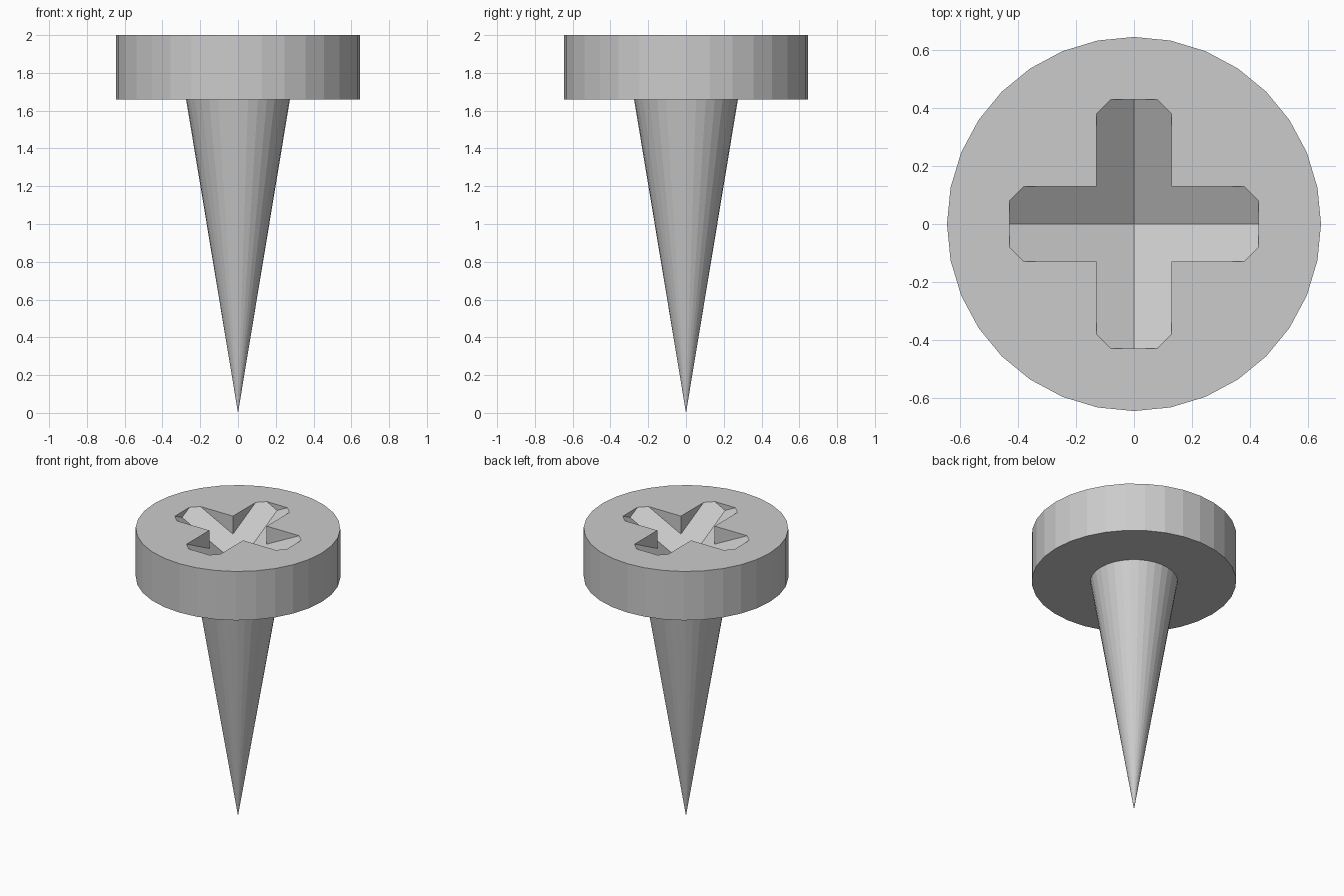
import bpy, bmesh
from mathutils import Matrix
from math import radians

if "Cube" in bpy.data.objects:
    bpy.data.objects.remove(bpy.data.objects["Cube"])

SIDES = 32
TOP, HEAD_Z, HEAD_R = 2.0, 1.66, 0.645
SHANK_R = 0.275                       # shank radius under the head
ARM, HALF = 0.43, 0.13                # cross recess length and half width
PIT_R, PIT_D, OVER = 0.51, 0.256, 0.1  # pyramid floor of the recess


def cone(name, sides, r_low, r_high, z0, z1):
    bpy.ops.mesh.primitive_cone_add(vertices=sides, radius1=r_low, radius2=r_high,
                                    depth=z1 - z0, location=(0, 0, (z0 + z1) / 2))
    ob = bpy.context.object
    ob.name = name
    return ob


def boolean(target, cutter, operation):
    mod = target.modifiers.new(operation.title(), 'BOOLEAN')
    mod.operation, mod.object, mod.solver = operation, cutter, 'EXACT'
    bpy.context.view_layer.objects.active = target
    bpy.ops.object.modifier_apply(modifier=mod.name)
    bpy.data.objects.remove(cutter)


def cross_prism(name, z0, z1):
    bm = bmesh.new()
    quarter = [(ARM, -HALF, 0), (ARM, HALF, 0), (HALF, HALF, 0)]
    verts = []
    for i in range(4):
        new = [bm.verts.new(p) for p in quarter]
        bmesh.ops.rotate(bm, verts=new, matrix=Matrix.Rotation(radians(90 * i), 3, 'Z'))
        verts += new
    bmesh.ops.translate(bm, verts=verts, vec=(0, 0, z0))
    base = bm.faces.new(verts)
    out = bmesh.ops.extrude_face_region(bm, geom=[base])
    upper = [g for g in out['geom'] if isinstance(g, bmesh.types.BMVert)]
    bmesh.ops.translate(bm, verts=upper, vec=(0, 0, z1 - z0))
    # keep the base cap so the prism is closed
    if base not in bm.faces[:]:
        bm.faces.new(verts)
    bmesh.ops.recalc_face_normals(bm, faces=bm.faces[:])
    me = bpy.data.meshes.new(name)
    bm.to_mesh(me)
    bm.free()
    ob = bpy.data.objects.new(name, me)
    bpy.context.collection.objects.link(ob)
    ob.hide_render = True
    return ob


# Flat round head
head = cone("screw_head", SIDES, HEAD_R, HEAD_R, HEAD_Z, TOP)

# Cross recess with a pyramid floor
recess = cross_prism("recess_cutter", TOP - 0.4, TOP + 0.05)
pit = cone("pit_cutter", 4, 0, PIT_R * (PIT_D + OVER) / PIT_D, TOP - PIT_D, TOP + OVER)
boolean(recess, pit, 'INTERSECT')
boolean(head, recess, 'DIFFERENCE')

# Pointed shank, sunk slightly into the head
shank_top = HEAD_Z + 0.03
cone("screw_shank", SIDES, 0, SHANK_R * shank_top / HEAD_Z, 0, shank_top)
